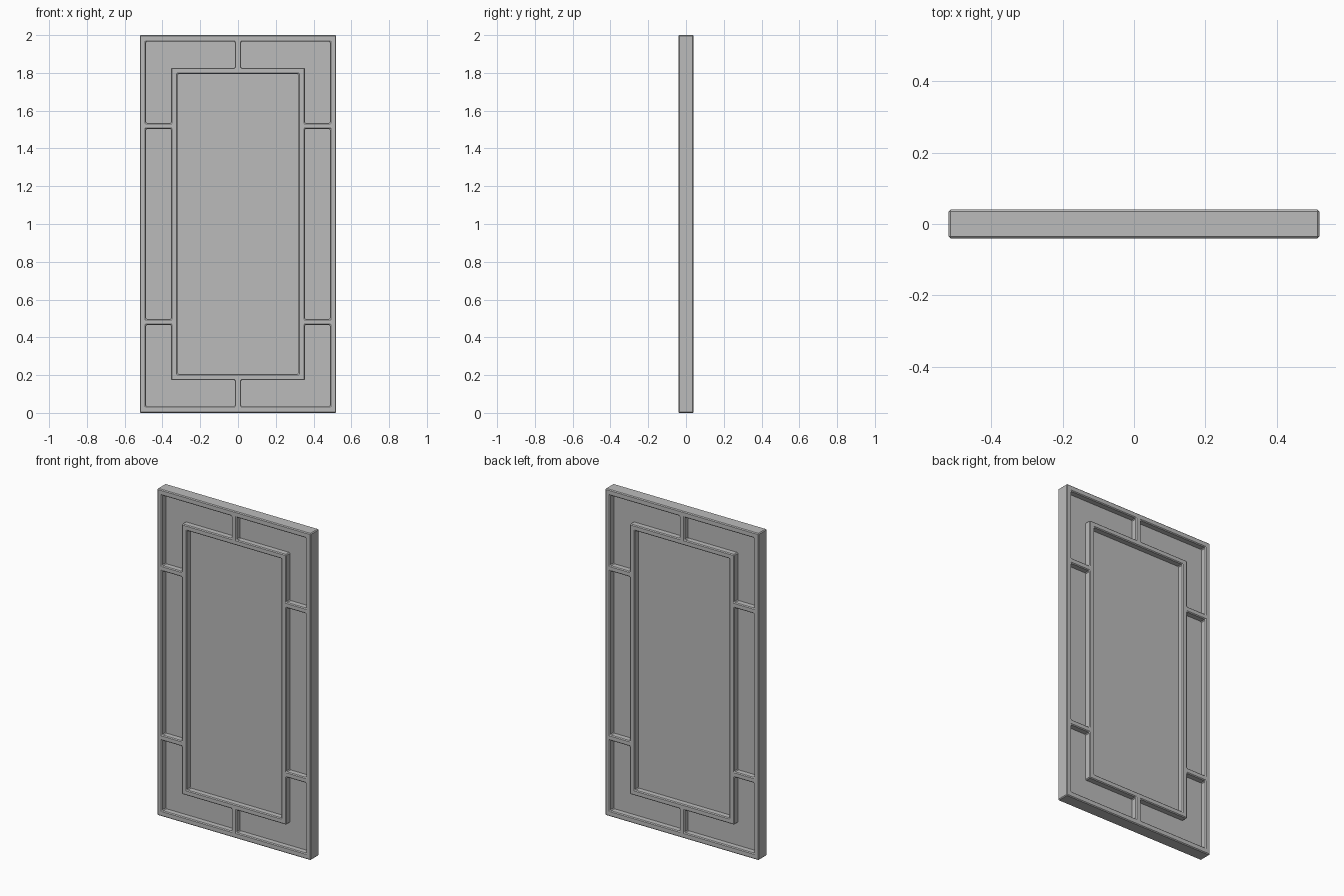
import bpy, bmesh

cube = bpy.data.objects.get("Cube")
if cube:
    bpy.data.objects.remove(cube, do_unlink=True)

HALF_W, HEIGHT, DEPTH = 0.52, 2.0, 0.08

grey = bpy.data.materials.new("neutral_grey")
grey.use_nodes = True
colour = (0.5, 0.5, 0.5, 1)
grey.diffuse_color = colour
grey.node_tree.nodes["Principled BSDF"].inputs["Base Color"].default_value = colour


def add_object(name, bm):
    mesh = bpy.data.meshes.new(name)
    bm.to_mesh(mesh)
    bm.free()
    mesh.materials.append(grey)
    obj = bpy.data.objects.new(name, mesh)
    bpy.context.collection.objects.link(obj)
    return obj


def mirrored(values, centre):
    return sorted([centre - v for v in values] + [centre + v for v in values])


# Grid lines that bound the bars, measured out from the window centre
xs = mirrored([0.017, 0.32, 0.354, 0.487, HALF_W], 0)
zs = mirrored([0.502, 0.535, 0.794, 0.827, 0.965, 1.0], HEIGHT / 2)


def is_bar(x, z):
    x, z = abs(x), abs(z - HEIGHT / 2)
    border = x > 0.487 or z > 0.965
    inside_ring = x < 0.354 and z < 0.827
    ring = inside_ring and (x > 0.32 or z > 0.794)
    upright = x < 0.017 and not inside_ring
    crosspiece = 0.502 < z < 0.535 and not inside_ring
    return border or ring or upright or crosspiece


# Window frame: one lattice of border, inner ring and short glazing bars
bm = bmesh.new()
verts = [[bm.verts.new((x, -DEPTH / 2, z)) for z in zs] for x in xs]
for i in range(len(xs) - 1):
    for j in range(len(zs) - 1):
        if is_bar((xs[i] + xs[i + 1]) / 2, (zs[j] + zs[j + 1]) / 2):
            bm.faces.new((verts[i][j], verts[i + 1][j],
                          verts[i + 1][j + 1], verts[i][j + 1]))
bmesh.ops.delete(bm, geom=[v for v in bm.verts if not v.link_faces], context='VERTS')
extruded = bmesh.ops.extrude_face_region(bm, geom=bm.faces[:], use_keep_orig=True)
moved = [g for g in extruded["geom"] if isinstance(g, bmesh.types.BMVert)]
bmesh.ops.translate(bm, verts=moved, vec=(0, DEPTH, 0))
bmesh.ops.recalc_face_normals(bm, faces=bm.faces[:])
frame = add_object("window_frame", bm)
bevel = frame.modifiers.new("soft_edges", 'BEVEL')
bevel.width = 0.005
bevel.segments = 1
bevel.limit_method = 'ANGLE'

# Thin pane through the middle of the frame
bm = bmesh.new()
bmesh.ops.create_cube(bm, size=1)
bmesh.ops.scale(bm, verts=bm.verts[:], vec=(2 * HALF_W - 0.03, 0.006, HEIGHT - 0.03))
bmesh.ops.translate(bm, verts=bm.verts[:], vec=(0, 0, HEIGHT / 2))
add_object("window_pane", bm)
